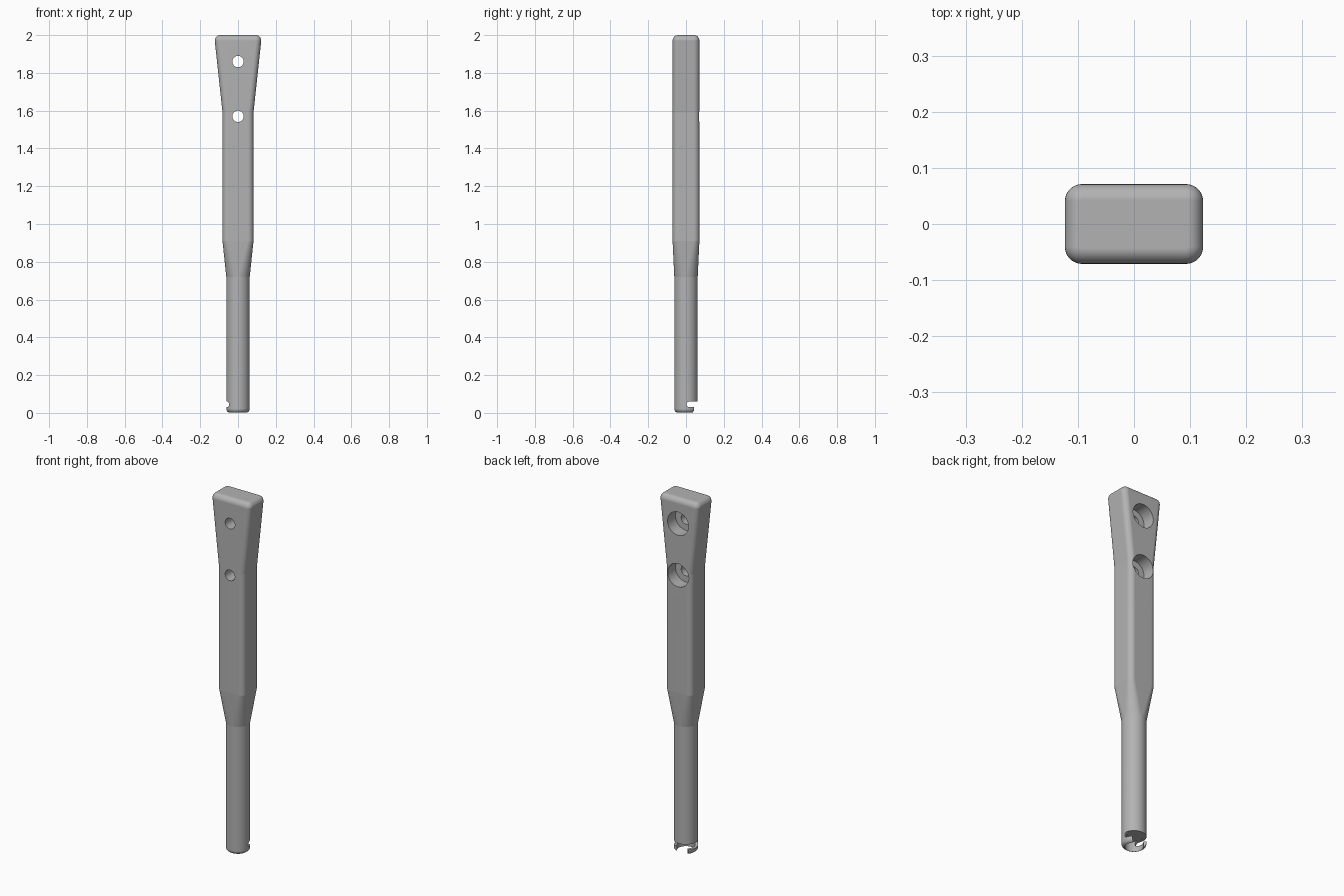
import bpy, bmesh
from math import sin, cos, pi, radians
from mathutils import Matrix, Vector

cube = bpy.data.objects.get("Cube")
if cube:
    bpy.data.objects.remove(cube)

grey = bpy.data.materials.new("plain grey")
grey.use_nodes = True
colour = (0.45, 0.45, 0.45, 1)
grey.diffuse_color = colour
grey.node_tree.nodes["Principled BSDF"].inputs["Base Color"].default_value = colour


def make_object(name, bm):
    bmesh.ops.recalc_face_normals(bm, faces=bm.faces)
    mesh = bpy.data.meshes.new(name)
    bm.to_mesh(mesh)
    bm.free()
    mesh.materials.append(grey)
    obj = bpy.data.objects.new(name, mesh)
    bpy.context.collection.objects.link(obj)
    return obj


def rounded_section(hx, hy, r, z, steps=10):
    """Rounded rectangle; becomes a circle when hx = hy = r."""
    points = []
    for q, (sx, sy) in enumerate(((1, 1), (-1, 1), (-1, -1), (1, -1))):
        for i in range(steps + 1):
            a = (q + i / steps) * pi / 2
            points.append((sx * (hx - r) + r * cos(a), sy * (hy - r) + r * sin(a), z))
    return points


def loft(name, sections):
    bm = bmesh.new()
    rings = [[bm.verts.new(p) for p in s] for s in sections]
    n = len(rings[0])
    for low, high in zip(rings, rings[1:]):
        for i in range(n):
            j = (i + 1) % n
            bm.faces.new((low[i], low[j], high[j], high[i]))
    bm.faces.new(rings[0][::-1])
    bm.faces.new(rings[-1])
    bmesh.ops.remove_doubles(bm, verts=bm.verts, dist=1e-5)
    return make_object(name, bm)


def cylinder(name, radius, start, end):
    start, end = Vector(start), Vector(end)
    axis = end - start
    turn = axis.to_track_quat('Z', 'Y').to_matrix().to_4x4()
    bm = bmesh.new()
    bmesh.ops.create_cone(bm, cap_ends=True, segments=48, radius1=radius, radius2=radius,
                          depth=axis.length, matrix=Matrix.Translation((start + end) / 2) @ turn)
    return make_object(name, bm)


def sector(name, a0, a1, z0, z1, radius=0.1, steps=16):
    """Pie-slice prism used to open the tube wall."""
    outline = [(0, 0)]
    for i in range(steps + 1):
        a = radians(a0 + (a1 - a0) * i / steps)
        outline.append((radius * cos(a), radius * sin(a)))
    bm = bmesh.new()
    base = bm.faces.new([bm.verts.new((x, y, z0)) for x, y in outline])
    out = bmesh.ops.extrude_face_region(bm, geom=[base])
    bmesh.ops.translate(bm, vec=(0, 0, z1 - z0),
                        verts=[v for v in out["geom"] if isinstance(v, bmesh.types.BMVert)])
    return make_object(name, bm)


# Handle: round shaft, flat grip and flared head in one loft
SHAFT, DEPTH, EDGE, FOOT = 0.062, 0.071, 0.03, 0.022
CREASES = (0.72, 0.91, 1.59)
sections = []
for i in range(7):
    a = i / 6 * pi / 2
    r = SHAFT - FOOT * (1 - sin(a))
    sections.append(rounded_section(r, r, r, FOOT * (1 - cos(a))))
sections.append(rounded_section(SHAFT, SHAFT, SHAFT, CREASES[0]))
sections.append(rounded_section(0.082, DEPTH, EDGE, CREASES[1]))
sections.append(rounded_section(0.082, DEPTH, EDGE, CREASES[2]))
for i in range(9):
    a = i / 8 * pi / 2
    inset = (EDGE - 0.002) * (1 - cos(a))
    sections.append(rounded_section(0.123 - inset, DEPTH - inset, EDGE - inset,
                                    2 - EDGE + EDGE * sin(a)))
handle = loft("handle", sections)

# Screw holes with counterbores on the back
cutters = []
for z in (1.57, 1.86):
    cutters.append(cylinder("screw_hole", 0.03, (0, -0.2, z), (0, 0.2, z)))
    cutters.append(cylinder("counterbore", 0.065, (0, 0.0, z), (0, 0.2, z)))

# Hollow foot with a bayonet slot
cutters.append(cylinder("foot_bore", 0.046, (0, 0, -0.1), (0, 0, 0.0605)))
cutters.append(sector("entry_slot", 44, 136, -0.05, 0.045))
cutters.append(sector("turn_slot", 16, 206, 0.03, 0.06))
for angle in (16, 206):
    a = radians(angle)
    cutters.append(cylinder("slot_end", 0.0148, (0.02 * cos(a), 0.02 * sin(a), 0.045),
                            (0.1 * cos(a), 0.1 * sin(a), 0.045)))

bpy.context.view_layer.objects.active = handle
for cutter in cutters:
    cutter.hide_render = True
    mod = handle.modifiers.new("cut", 'BOOLEAN')
    mod.operation = 'DIFFERENCE'
    mod.solver = 'EXACT'
    mod.object = cutter
    bpy.ops.object.modifier_apply(modifier=mod.name)
    bpy.data.objects.remove(cutter)

# Smooth rounds, crisp edges where the profile changes direction
bpy.ops.object.select_all(action='DESELECT')
handle.select_set(True)
bpy.ops.object.shade_smooth_by_angle(angle=radians(30))
verts = handle.data.vertices
for edge in handle.data.edges:
    heights = [verts[v].co.z for v in edge.vertices]
    if any(all(abs(h - c) < 1e-4 for h in heights) for c in CREASES):
        edge.use_edge_sharp = True
weighted = handle.modifiers.new("flat face shading", 'WEIGHTED_NORMAL')
weighted.keep_sharp = True
